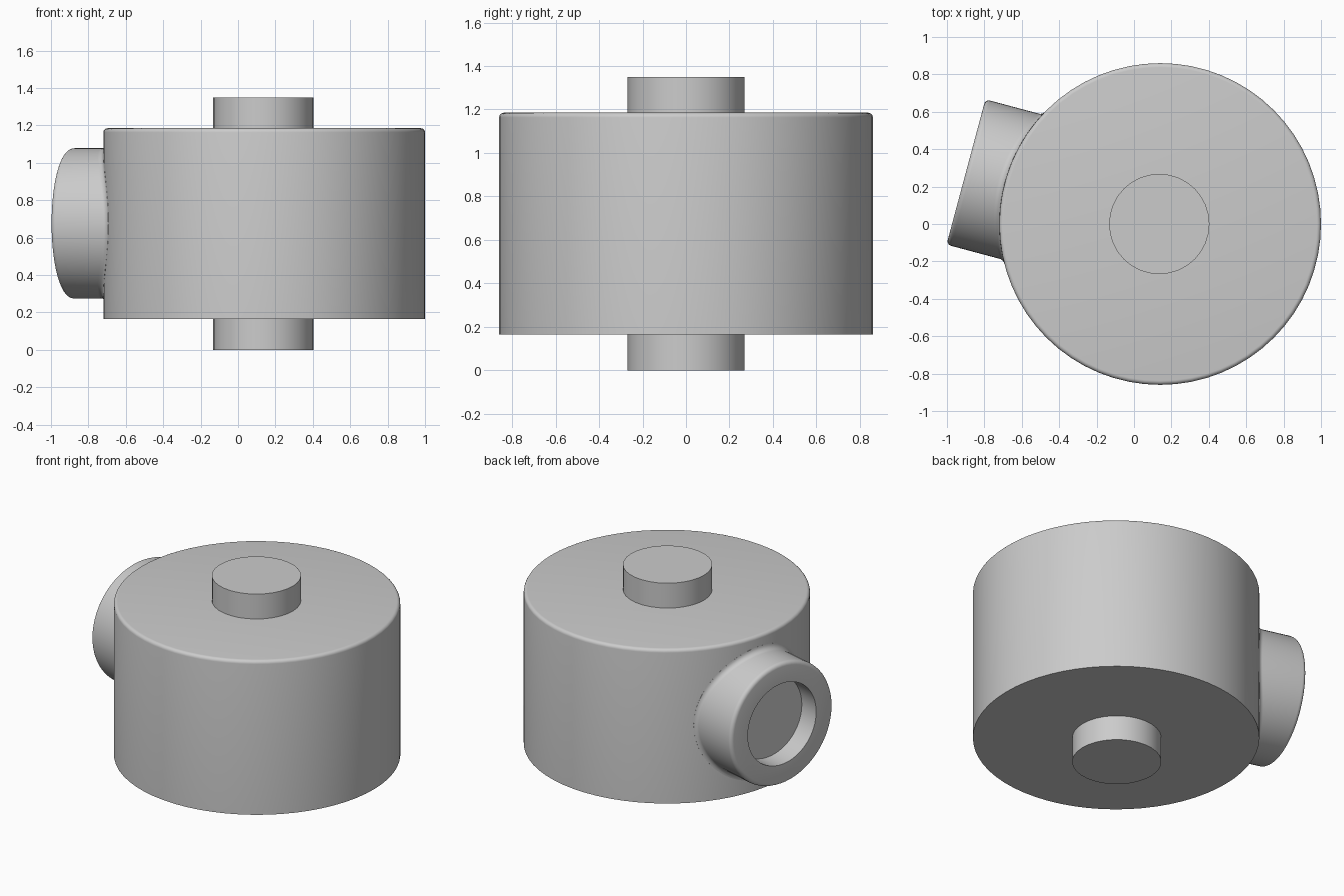
import bpy, bmesh, math
from mathutils import Vector, Matrix

if "Cube" in bpy.data.objects:
    bpy.data.objects.remove(bpy.data.objects["Cube"])

CX = 0.14            # centre of the housing
R = 0.86             # housing radius
MID = 0.676          # height of the port axis

grey = bpy.data.materials.new("plain grey")
grey.use_nodes = True
COLOUR = (0.6, 0.6, 0.6, 1)
grey.diffuse_color = COLOUR
grey.node_tree.nodes["Principled BSDF"].inputs["Base Color"].default_value = COLOUR


def build(name, rings, matrix):
    """Skin a list of closed vertex rings and cap the ends that need it."""
    bm = bmesh.new()
    loops = [[bm.verts.new(p) for p in ring] for ring in rings]
    n = len(loops[0])
    for a, b in zip(loops, loops[1:]):
        for i in range(n):
            j = (i + 1) % n
            bm.faces.new((a[i], a[j], b[j], b[i]))
    bm.faces.new(loops[0])
    bm.faces.new(loops[-1])
    bmesh.ops.recalc_face_normals(bm, faces=bm.faces)
    mesh = bpy.data.meshes.new(name)
    bm.to_mesh(mesh)
    bm.free()
    mesh.materials.append(grey)
    obj = bpy.data.objects.new(name, mesh)
    bpy.context.collection.objects.link(obj)
    obj.matrix_world = matrix
    bpy.ops.object.select_all(action="DESELECT")
    obj.select_set(True)
    bpy.context.view_layer.objects.active = obj
    bpy.ops.object.shade_smooth_by_angle(angle=math.radians(35))
    return obj


def angles(n):
    return [2 * math.pi * i / n for i in range(n)]


def lathe(profile, n):
    """Rings about z from (radius, height) pairs."""
    return [[(r * math.cos(t), r * math.sin(t), z) for t in angles(n)]
            for r, z in profile]


def rounded(r, h, b, steps=5):
    """Quarter-round corner ending at height h and radius r."""
    arc = [math.pi / 2 * i / steps for i in range(steps + 1)]
    return [(r - b + b * math.cos(a), h - b + b * math.sin(a)) for a in arc]


centre = Matrix.Translation((CX, 0, 0))

# Housing drum with a softened top edge
build("housing", lathe([(R, 0.165)] + rounded(R, 1.185, 0.022), 64), centre)

# Shaft stubs above and below the housing
for name, low, high in (("upper_shaft", 1.15, 1.35), ("lower_shaft", 0, 0.2)):
    build(name, lathe([(0.268, low), (0.268, high)], 32),
          Matrix.Translation((CX - 0.005, 0, 0)))

# Side port: local x runs outward along the port, z is up
PORT, BORE, END, DEPTH, FILLET = 0.402, 0.268, 1.075, 0.134, 0.035
outline = [(BORE, END - DEPTH), (BORE, END)] + rounded(PORT, END, 0.025)[::-1]
rings = [[(s, r * math.cos(t), r * math.sin(t)) for t in angles(64)]
         for r, s in outline]


def blend_point(t, k):
    """Point on the rolled fillet between port (k=0) and housing (k=1)."""
    u, w = (PORT + FILLET) * math.cos(t), (PORT + FILLET) * math.sin(t)
    ball = Vector((math.sqrt((R + FILLET) ** 2 - u * u), u, w))
    to_port = Vector((0, -math.cos(t), -math.sin(t)))
    to_drum = -Vector((ball.x, ball.y, 0)).normalized()
    return ball + FILLET * to_port.slerp(to_drum, k)


for step in range(7):
    rings.append([blend_point(t, step / 6) for t in angles(64)])
# Tuck the root of the port inside the drum
rings.append([(0.6, PORT * math.cos(t), PORT * math.sin(t)) for t in angles(64)])

build("side_port", rings,
      Matrix.Translation((CX, 0, MID)) @ Matrix.Rotation(math.radians(165), 4, "Z"))
